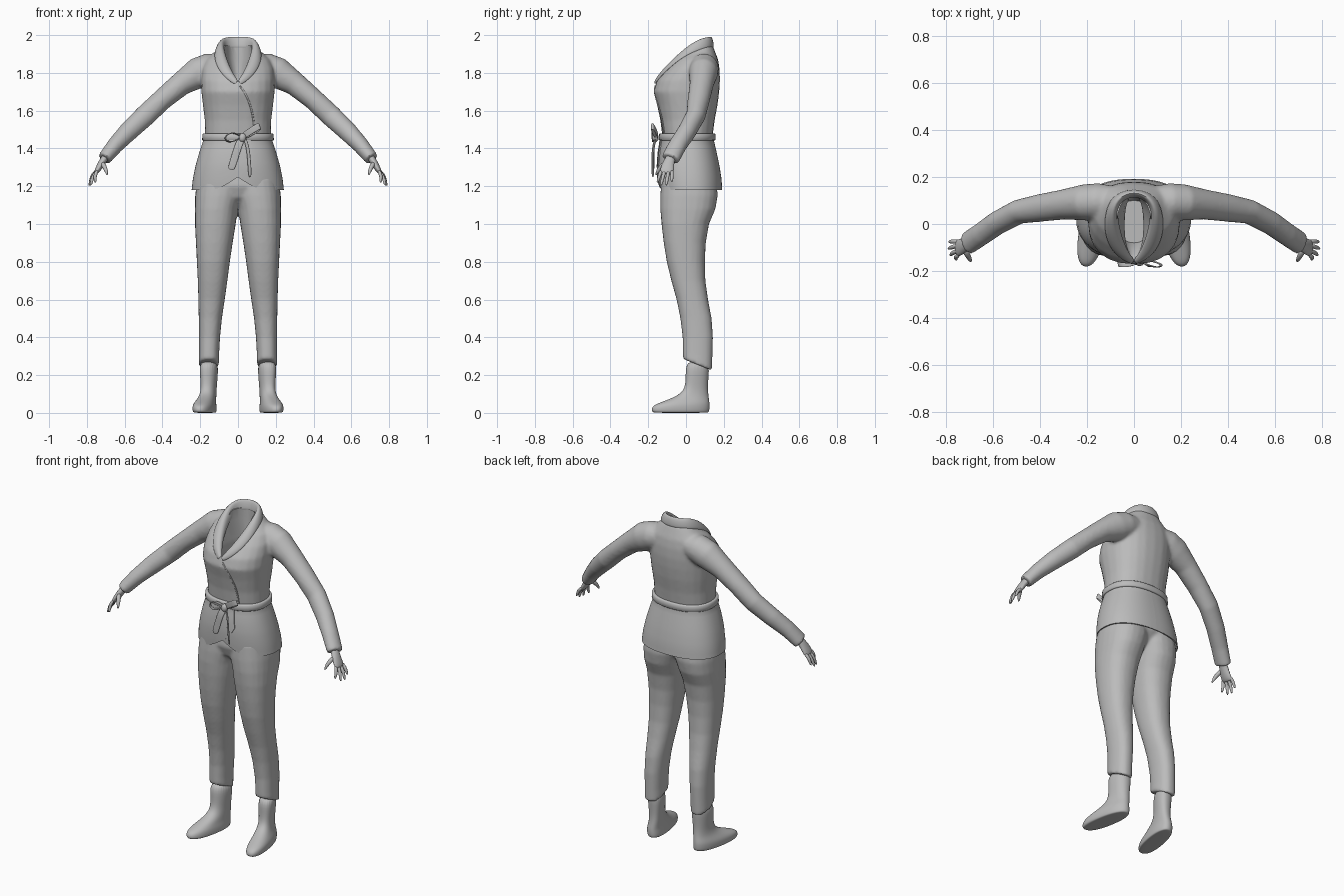
import bpy, bmesh, math
from mathutils import Vector

cube = bpy.data.objects.get("Cube")
if cube:
    bpy.data.objects.remove(cube, do_unlink=True)

grey = bpy.data.materials.new("plain grey")
grey.use_nodes = True
grey.diffuse_color = (0.5, 0.5, 0.5, 1)
grey.node_tree.nodes["Principled BSDF"].inputs["Base Color"].default_value = (0.5, 0.5, 0.5, 1)


def finish(name, bm, mods=(), angle=50):
    """Turn a bmesh into a smooth object with its modifiers baked in."""
    bmesh.ops.recalc_face_normals(bm, faces=bm.faces)
    mesh = bpy.data.meshes.new(name)
    bm.to_mesh(mesh)
    bm.free()
    obj = bpy.data.objects.new(name, mesh)
    bpy.context.collection.objects.link(obj)
    mesh.materials.append(grey)
    for kind, settings in mods:
        mod = obj.modifiers.new(kind.title(), kind)
        for key, value in settings.items():
            setattr(mod, key, value)
    bpy.ops.object.select_all(action='DESELECT')
    obj.select_set(True)
    bpy.context.view_layer.objects.active = obj
    bpy.ops.object.convert(target='MESH')
    bpy.ops.object.shade_smooth_by_angle(angle=math.radians(angle))
    return obj


MIRROR = ('MIRROR', {"use_mirror_merge": False})
SUBSURF = ('SUBSURF', {"levels": 2})


def remesh(size, rounds):
    return [('REMESH', {"mode": 'VOXEL', "voxel_size": size}),
            ('SMOOTH', {"iterations": rounds, "factor": 0.5})]


def oval(a, power=2.3):
    c, s = math.cos(a), math.sin(a)
    return (math.copysign(abs(c) ** (2 / power), c), math.copysign(abs(s) ** (2 / power), s))


def skin(bm, rows, closed=True, caps=True):
    """Bridge rows of points with quads."""
    grid = [[bm.verts.new(p) for p in row] for row in rows]
    n = len(grid[0])
    for a, b in zip(grid, grid[1:]):
        for i in range(n if closed else n - 1):
            j = (i + 1) % n
            bm.faces.new((a[i], a[j], b[j], b[i]))
    if closed and caps:
        bm.faces.new(grid[0])
        bm.faces.new(grid[-1])


def stack(bm, rings, sides=24, skew=0):
    """Level ovals: height, front y, back y, left x, right x, optional tilt."""
    rows = []
    for z, front, back, x0, x1, *tilt in rings:
        row = []
        for i in range(sides):
            c, s = oval(math.tau * i / sides)
            dy = s * (back - front) / 2
            row.append(((x0 + x1) / 2 + c * (x1 - x0) / 2 - skew * dy,
                        (front + back) / 2 + dy, z + (tilt[0] * dy if tilt else 0)))
        rows.append(row)
    skin(bm, rows)


def tube(bm, path, sides=12):
    """Round limb along a path of x, y, z, thickness across, thickness in y."""
    pts = [Vector(p[:3]) for p in path]
    rows = []
    for i, p in enumerate(path):
        t = (pts[min(i + 1, len(pts) - 1)] - pts[max(i - 1, 0)]).normalized()
        v = Vector((0, 1, 0))
        v = (v - t * v.dot(t)).normalized()
        u = t.cross(v)
        rows.append([pts[i] + u * p[3] * math.cos(a) + v * p[4] * math.sin(a)
                     for a in (math.tau * k / sides for k in range(sides))])
    skin(bm, rows)


def sym(rings):
    return [(z, f, b, -w, w) for z, f, b, w in rings]


# Trousers: two legs blended with the hips
bm = bmesh.new()
stack(bm, [(.255, -.016, .138, .1, .208, -.4), (.31, -.017, .14, .1, .207, -.2),
           (.4, -.018, .143, .095, .207), (.5, -.03, .136, .085, .208),
           (.6, -.05, .117, .07, .21), (.7, -.078, .103, .056, .213),
           (.8, -.102, .1, .043, .218), (.9, -.118, .105, .028, .223),
           (1.0, -.13, .122, .012, .228), (1.08, -.136, .156, 0, .229),
           (1.15, -.136, .168, -.02, .227), (1.25, -.13, .16, -.03, .215)])
stack(bm, sym([(1.09, -.05, .07, .03), (1.14, -.11, .12, .1),
               (1.2, -.132, .16, .2), (1.3, -.12, .15, .19)]))
finish("trousers", bm, [MIRROR] + remesh(.009, 5))

# Boots
bm = bmesh.new()
stack(bm, [(0, -.165, .112, .128, .222), (.004, -.178, .12, .122, .23),
           (.014, -.184, .125, .12, .234), (.038, -.178, .126, .121, .234),
           (.056, -.135, .125, .122, .225), (.08, -.07, .121, .119, .208),
           (.105, -.025, .118, .116, .198), (.14, -.004, .116, .114, .195),
           (.2, -.002, .12, .108, .2), (.28, 0, .125, .106, .203)], 24, .17)
finish("boots", bm, [MIRROR, SUBSURF], 40)

# Jacket body and sleeves, blended together
bm = bmesh.new()
stack(bm, sym([(1.4, -.115, .135, .17), (1.46, -.125, .14, .174), (1.55, -.136, .152, .176),
               (1.63, -.153, .167, .186), (1.7, -.172, .176, .194), (1.76, -.155, .18, .195),
               (1.82, -.108, .178, .19), (1.87, -.06, .17, .17), (1.91, -.01, .155, .125),
               (1.945, .02, .142, .09)]))
tube(bm, [(.07, .095, 1.84, .06, .065), (.15, .095, 1.825, .08, .078), (.21, .092, 1.8, .083, .077),
          (.3, .083, 1.743, .063, .064), (.4, .068, 1.66, .056, .059), (.49, .052, 1.575, .057, .052),
          (.58, .005, 1.49, .052, .05), (.65, -.044, 1.417, .044, .049), (.708, -.083, 1.345, .037, .05)], 20)
jacket = finish("jacket_body", bm, [MIRROR] + remesh(.009, 6))

# Neck hollow cut into the jacket
bm = bmesh.new()
stack(bm, sym([(1.6, -.08, .1, .07), (1.74, -.13, .12, .04), (1.79, -.2, .125, .05),
               (1.88, -.2, .12, .075), (2.1, -.2, .12, .078)]))
cutter = finish("neck_cutter", bm)
cutter.hide_render = True
cut = jacket.modifiers.new("Neck", 'BOOLEAN')
cut.operation, cut.object, cut.solver = 'DIFFERENCE', cutter, 'EXACT'
bpy.ops.object.select_all(action='DESELECT')
jacket.select_set(True)
bpy.context.view_layer.objects.active = jacket
bpy.ops.object.convert(target='MESH')
bpy.ops.object.shade_smooth_by_angle(angle=math.radians(50))
bpy.data.objects.remove(cutter, do_unlink=True)


def on_jacket(p, lift):
    hit, spot, normal, _ = jacket.closest_point_on_mesh(Vector(p))
    return spot + normal * lift


def in_front(x, z, lift=.002):
    hit, spot, _, _ = jacket.ray_cast(Vector((x, -1, z)), Vector((0, 1, 0)))
    return spot + Vector((0, -lift, 0))


# Shawl collar: outer edge, roll, crest and inner facing
crest = [(0, -.158, 1.757), (.032, -.125, 1.805), (.06, -.065, 1.87), (.078, .0, 1.935),
         (.083, .06, 1.982), (.06, .112, 1.998), (0, .135, 1.998)]
outer = [(.012, -.176, 1.732), (.078, -.145, 1.785), (.117, -.08, 1.84), (.126, -.01, 1.885),
         (.116, .07, 1.92), (.08, .13, 1.935), (0, .155, 1.935)]
rows = []
for i, (c, o) in enumerate(zip(crest, outer)):
    edge, top = on_jacket(o, .005), Vector(c)
    roll = edge.lerp(top, .55) + Vector((c[0] * .12, .004 if i > 4 else -.008, .008))
    drop = .065 if i > 2 else .012 + .012 * i
    inner = Vector((c[0] * .86, c[1] - (.014 if i > 4 else -.006), c[2] - drop))
    rows.append([edge, roll, top, inner])
flip = [[Vector((-p.x, p.y, p.z)) for p in row] for row in rows[:-1]]
bm = bmesh.new()
skin(bm, rows + flip[::-1], closed=False)
finish("collar", bm, [('SOLIDIFY', {"thickness": .01, "offset": 0}), SUBSURF])

# Wrapped front edge from collar to belt
bm = bmesh.new()
tube(bm, [(*in_front(x, z), .005, .004) for x, z in
          ((.005, 1.737), (.038, 1.695), (.062, 1.64), (.078, 1.58), (.086, 1.52), (.086, 1.46))], 8)
finish("wrap_edge", bm, [SUBSURF])

# Jacket skirt: two panels that cross at the front
SKIRT = [(1.16, -.139, .193, .245), (1.24, -.147, .188, .236), (1.31, -.15, .177, .222),
         (1.38, -.145, .162, .202), (1.44, -.135, .148, .182), (1.5, -.135, .15, .18)]


def skirt_point(angle, z, lift):
    for a, b in zip(SKIRT, SKIRT[1:]):
        if z <= b[0]:
            break
    k = (z - a[0]) / (b[0] - a[0])
    f, back, w = (a[i] + (b[i] - a[i]) * k for i in (1, 2, 3))
    c, s = oval(angle)
    return (c * (w + lift), (f + back) / 2 + s * ((back - f) / 2 + lift), z)


for name, side, lift in (("left_skirt_panel", 1, 0), ("right_skirt_panel", -1, .006)):
    bm = bmesh.new()
    columns = []
    for i in range(41):
        t = i / 40
        angle = math.pi / 2 - t * math.radians(198)
        hem = 1.18 + .16 * max(0, (t - .72) / .28) ** 2.2
        column = []
        for j in range(11):
            x, y, z = skirt_point(angle, hem + (1.47 - hem) * j / 10, lift * t)
            column.append((x * side, y, z))
        columns.append(column)
    skin(bm, columns, closed=False)
    finish(name, bm, [('SOLIDIFY', {"thickness": .006, "offset": -1})])

# Belt
bm = bmesh.new()
rows = [[skirt_point(math.tau * i / 48, z, lift) for i in range(48)]
        for z, lift in ((1.442, -.01), (1.442, .004), (1.446, .008), (1.476, .007),
                        (1.48, .003), (1.48, -.01))]
skin(bm, rows, caps=False)
finish("belt", bm)


def ribbon(name, path, across):
    """Flat strip of cloth centred on a path."""
    bm = bmesh.new()
    w = Vector(across) / 2
    skin(bm, [(Vector(p) - w, Vector(p), Vector(p) + w) for p in path], closed=False)
    finish(name, bm, [('SOLIDIFY', {"thickness": .006, "offset": 0}), SUBSURF])


# Tied bow
ribbon("long_tail", [(.02, -.16, 1.455), (.0, -.172, 1.41), (-.018, -.17, 1.35), (-.038, -.17, 1.285)],
       (.04, 0, -.008))
ribbon("short_tail", [(.035, -.16, 1.455), (.052, -.174, 1.41), (.06, -.178, 1.33), (.064, -.175, 1.245)],
       (.018, -.012, 0))
ribbon("right_loop", [(.02, -.155, 1.46), (-.02, -.172, 1.487), (-.06, -.172, 1.475), (-.072, -.17, 1.45),
                      (-.05, -.168, 1.43), (-.01, -.168, 1.442), (.02, -.155, 1.46)], (.006, -.024, .002))
ribbon("left_loop", [(.02, -.152, 1.462), (.06, -.178, 1.487), (.11, -.186, 1.52), (.122, -.172, 1.518),
                     (.08, -.158, 1.49), (.03, -.148, 1.462)], (-.012, 0, .034))
bm = bmesh.new()
tube(bm, [(.022, -.158, 1.435, .008, .008), (.022, -.162, 1.445, .02, .018),
          (.025, -.162, 1.468, .022, .018), (.027, -.158, 1.48, .008, .008)])
finish("bow_knot", bm, [SUBSURF])

# Hands
bm = bmesh.new()
tube(bm, [(.69, -.072, 1.37, .02, .026), (.715, -.088, 1.335, .02, .028), (.732, -.097, 1.305, .018, .036),
          (.75, -.102, 1.275, .014, .038), (.756, -.104, 1.264, .006, .03)])
for root_y, tip in ((-.13, (.757, -.152, 1.218)), (-.112, (.782, -.133, 1.203)),
                    (-.092, (.79, -.105, 1.203)), (-.074, (.787, -.075, 1.222))):
    root, end = Vector((.744, root_y, 1.285)), Vector(tip)
    mid = root.lerp(end, .5) + Vector((.008, 0, .004))
    tube(bm, [(*root, .011, .011), (*mid, .01, .01), (*root.lerp(end, .85), .008, .008), (*end, .003, .003)], 8)
tube(bm, [(.72, -.108, 1.325, .014, .014), (.706, -.134, 1.302, .013, .013),
          (.697, -.15, 1.28, .01, .01), (.692, -.16, 1.258, .004, .004)], 8)
finish("hands", bm, [MIRROR, SUBSURF])
